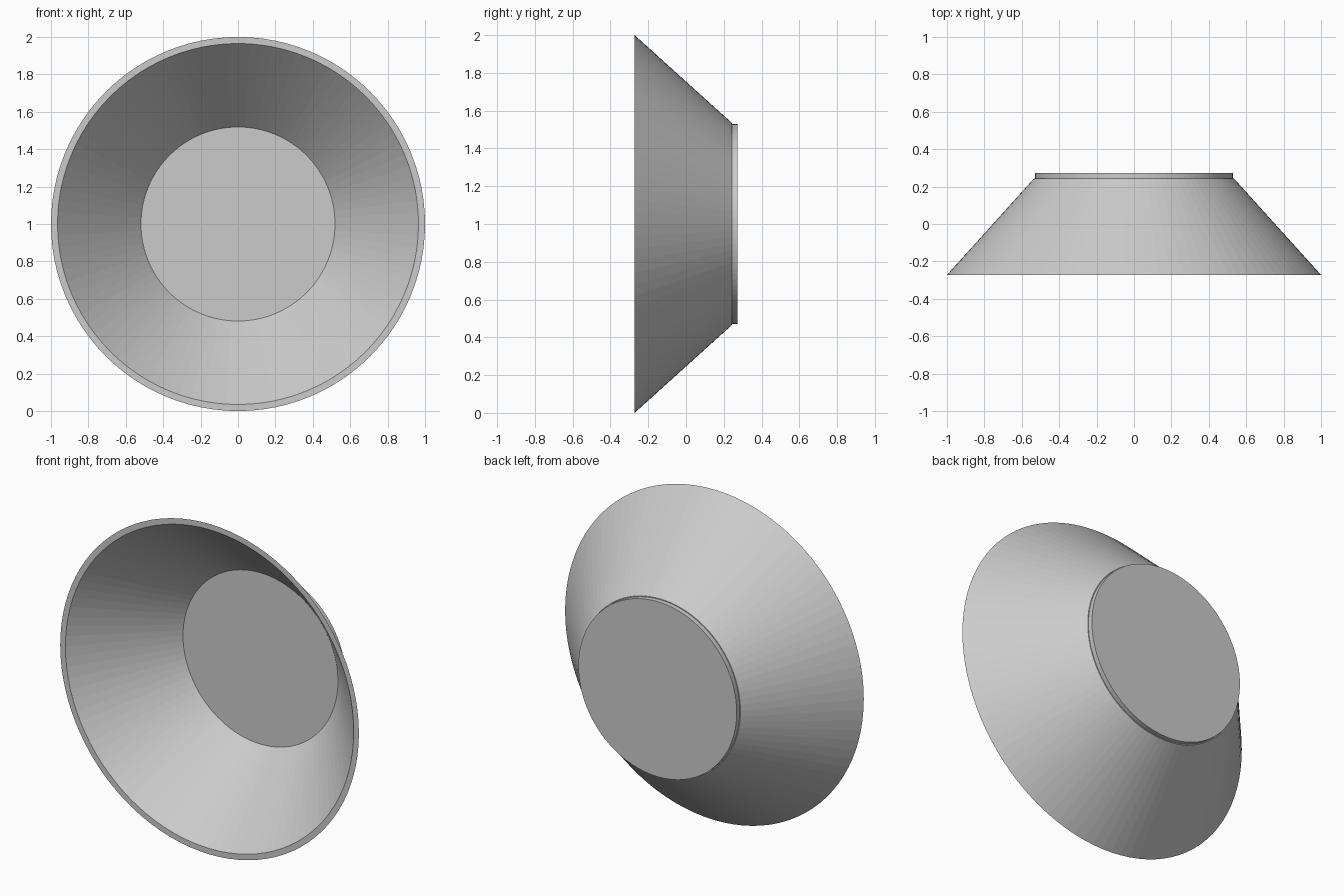
import bpy, bmesh, math

if "Cube" in bpy.data.objects:
    bpy.data.objects.remove(bpy.data.objects["Cube"])

SIDES = 96
CENTRE_Z = 1.0


def lathe(name, profile, closed):
    """Spin (radius, y) points around the y axis; radius 0 becomes a pole."""
    bm = bmesh.new()
    rings = []
    for r, y in profile:
        if r == 0:
            rings.append([bm.verts.new((0, y, CENTRE_Z))] * SIDES)
        else:
            rings.append([bm.verts.new((r * math.sin(2 * math.pi * i / SIDES), y,
                                        CENTRE_Z + r * math.cos(2 * math.pi * i / SIDES)))
                          for i in range(SIDES)])
    pairs = list(zip(rings, rings[1:]))
    if closed:
        pairs.append((rings[-1], rings[0]))
    for a, b in pairs:
        for i in range(SIDES):
            j = (i + 1) % SIDES
            bm.faces.new(list(dict.fromkeys((a[i], a[j], b[j], b[i]))))
    bmesh.ops.recalc_face_normals(bm, faces=bm.faces)
    mesh = bpy.data.meshes.new(name)
    bm.to_mesh(mesh)
    bm.free()
    obj = bpy.data.objects.new(name, mesh)
    bpy.context.collection.objects.link(obj)
    return obj


# Flared wall with a flat rim at the front
lathe("flared_wall", [(0.965, -0.272), (1.0, -0.272), (0.535, 0.243), (0.493, 0.243)], True)

# Round base plate, seated in the narrow end and standing proud at the back
lathe("base_plate", [(0, 0.215), (0.53, 0.215), (0.53, 0.272), (0, 0.272)], False)
